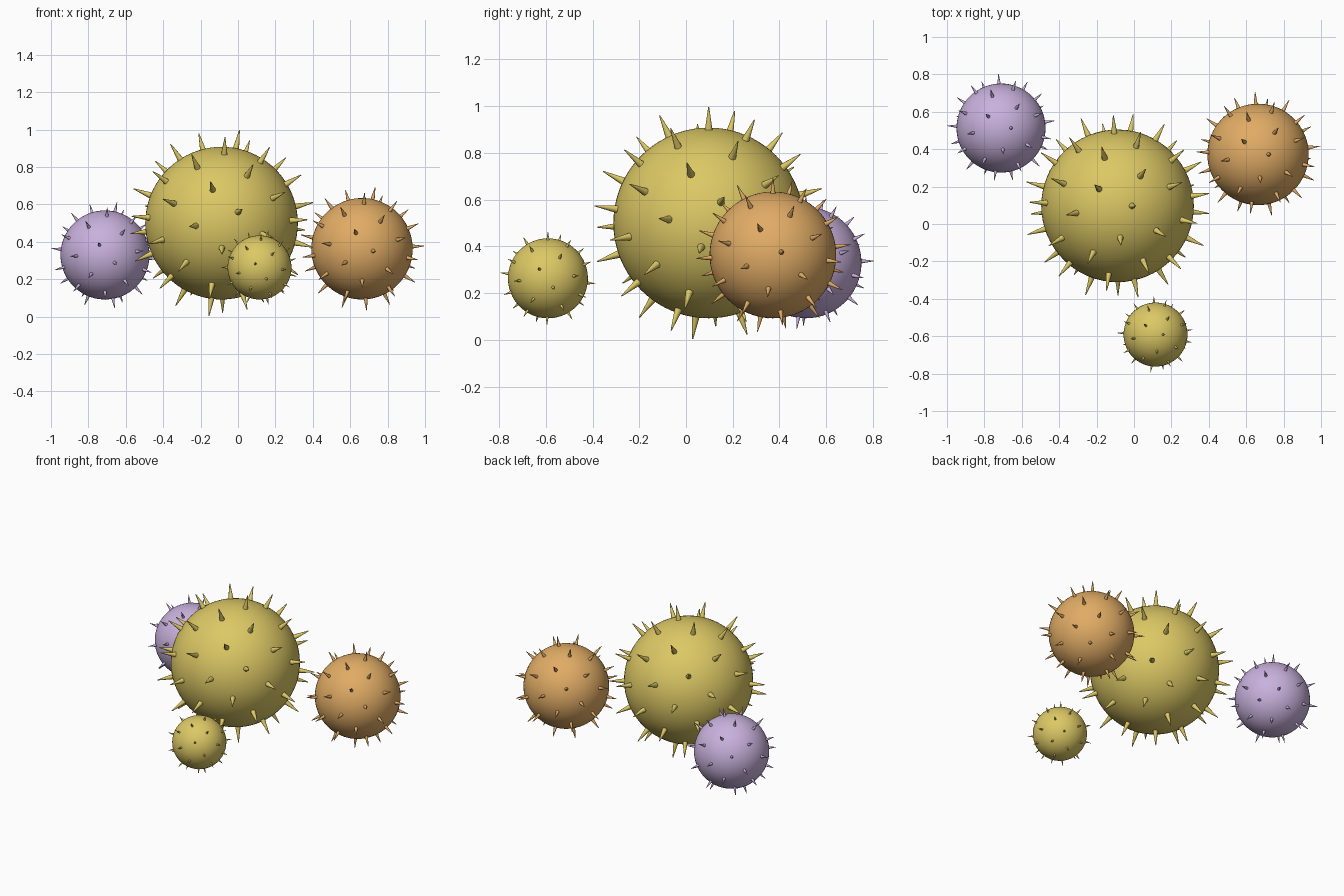
import bpy, bmesh, math
from mathutils import Vector, Matrix

cube = bpy.data.objects.get("Cube")
if cube:
    bpy.data.objects.remove(cube, do_unlink=True)

GOLDEN_ANGLE = math.pi * (3 - math.sqrt(5))
GROUND_GAP = 0.092  # height of every ball's underside


def make_material(name, rgb):
    mat = bpy.data.materials.new(name)
    mat.use_nodes = True
    colour = (*rgb, 1)
    mat.diffuse_color = colour
    mat.node_tree.nodes["Principled BSDF"].inputs["Base Color"].default_value = colour
    return mat


def finish(bm, name, mat, centre):
    mesh = bpy.data.meshes.new(name)
    bm.to_mesh(mesh)
    bm.free()
    mesh.materials.append(mat)
    obj = bpy.data.objects.new(name, mesh)
    obj.location = centre
    bpy.context.collection.objects.link(obj)
    bpy.ops.object.select_all(action='DESELECT')
    obj.select_set(True)
    bpy.context.view_layer.objects.active = obj
    bpy.ops.object.shade_smooth_by_angle(angle=math.radians(50))
    return obj


def spiral_directions(count):
    """Evenly spread unit directions on a golden spiral, top to bottom."""
    for i in range(count):
        z = 1 - (2 * i + 1) / count
        ring = math.sqrt(1 - z * z)
        a = i * GOLDEN_ANGLE
        yield Vector((ring * math.cos(a), ring * math.sin(a), z))


def spiky_ball(name, x, y, radius, count, length, thickness, mat):
    centre = (x, y, radius + GROUND_GAP)
    # Smooth round body
    bm = bmesh.new()
    bmesh.ops.create_uvsphere(bm, u_segments=64, v_segments=40, radius=radius)
    body = finish(bm, name + "_body", mat, centre)
    # Tapered spikes, sunk slightly into the body
    sink = 0.1 * length
    depth = length + sink
    bm = bmesh.new()
    for d in spiral_directions(count):
        place = (Matrix.Translation(d * (radius - sink + depth / 2))
                 @ d.to_track_quat('Z', 'Y').to_matrix().to_4x4())
        bmesh.ops.create_cone(bm, cap_ends=True, segments=10, radius1=thickness,
                              radius2=thickness * 0.12, depth=depth, matrix=place)
    spikes = finish(bm, name + "_spikes", mat, centre)
    spikes.parent = body
    spikes.matrix_parent_inverse = Matrix.Translation(centre).inverted()


yellow = make_material("pollen_yellow", (0.72, 0.58, 0.13))
orange = make_material("soft_orange", (0.75, 0.41, 0.13))
lilac = make_material("pale_lilac", (0.58, 0.44, 0.72))

# name, x, y, radius, spike count, spike length, spike base radius, colour
spiky_ball("large_ball", -0.088, 0.097, 0.408, 55, 0.098, 0.018, yellow)
spiky_ball("orange_ball", 0.663, 0.372, 0.271, 45, 0.065, 0.012, orange)
spiky_ball("lilac_ball", -0.711, 0.513, 0.238, 40, 0.052, 0.010, lilac)
spiky_ball("small_ball", 0.115, -0.591, 0.171, 35, 0.034, 0.007, yellow)
